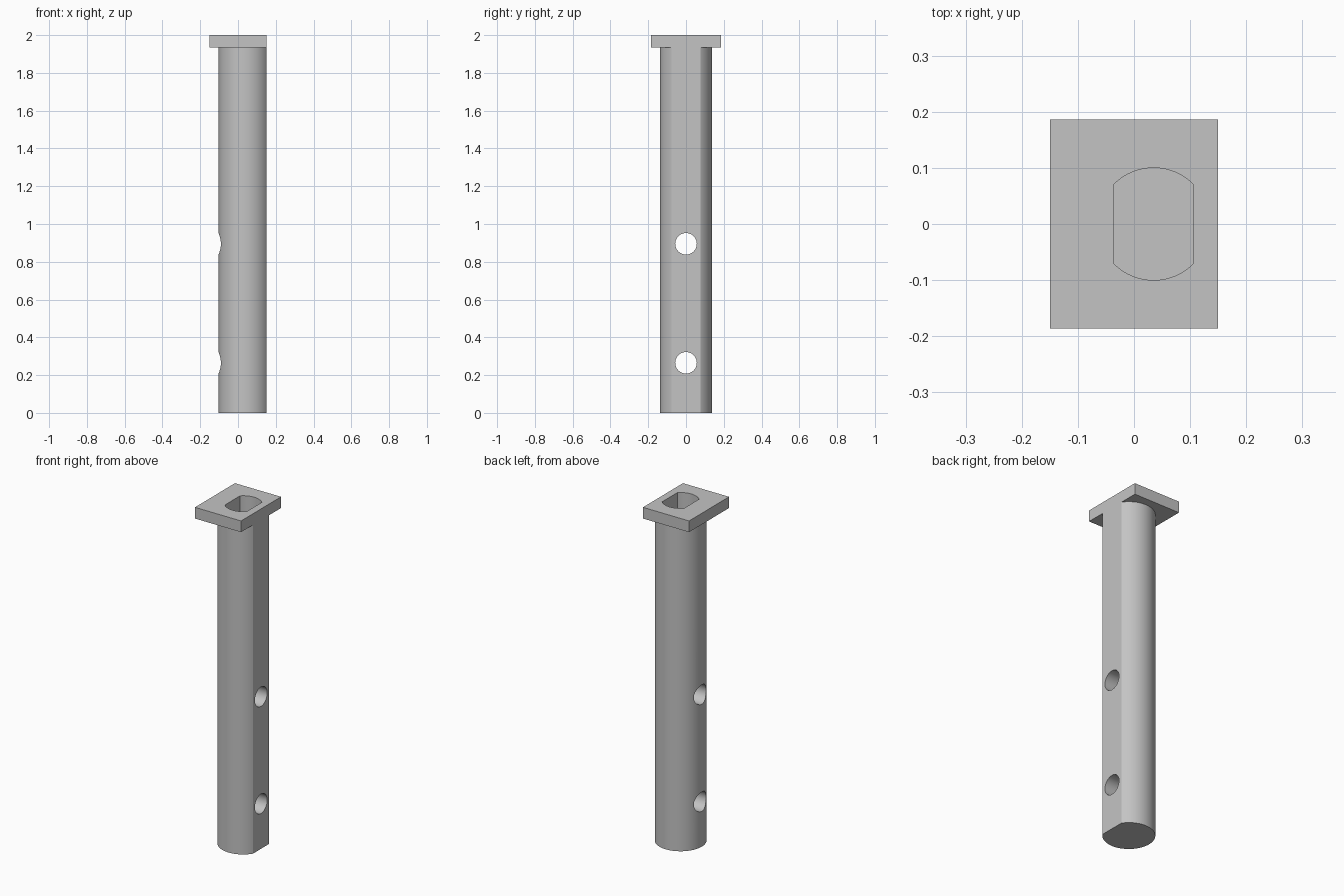
import bpy
import math

if "Cube" in bpy.data.objects:
    bpy.data.objects.remove(bpy.data.objects["Cube"], do_unlink=True)

AXIS_X = 0.035      # shaft centre line
EDGE = 0.15         # flat side, flush with the head plate
HEAD_BOTTOM = 1.934
HEIGHT = 2.0

grey = bpy.data.materials.new("plain grey")
grey.use_nodes = True
grey.diffuse_color = (0.55, 0.55, 0.55, 1)
grey.node_tree.nodes["Principled BSDF"].inputs["Base Color"].default_value = (0.55, 0.55, 0.55, 1)


def box(name, low, high):
    centre = [(a + b) / 2 for a, b in zip(low, high)]
    bpy.ops.mesh.primitive_cube_add(size=1, location=centre)
    ob = bpy.context.object
    ob.name = name
    ob.scale = [b - a for a, b in zip(low, high)]
    bpy.ops.object.transform_apply(location=True, rotation=True, scale=True)
    ob.data.materials.append(grey)
    return ob


def cylinder(name, radius, depth, centre, turn=0, sides=96):
    bpy.ops.mesh.primitive_cylinder_add(vertices=sides, radius=radius, depth=depth,
                                        location=centre, rotation=(0, turn, 0))
    ob = bpy.context.object
    ob.name = name
    bpy.ops.object.transform_apply(location=True, rotation=True, scale=True)
    ob.data.materials.append(grey)
    return ob


def combine(target, tool, operation):
    mod = target.modifiers.new(operation.lower(), 'BOOLEAN')
    mod.operation = operation
    mod.solver = 'EXACT'
    mod.object = tool
    bpy.context.view_layer.objects.active = target
    bpy.ops.object.modifier_apply(modifier=mod.name)
    bpy.data.objects.remove(tool, do_unlink=True)


# Round shaft joined to the rectangular head plate
shaft_top = 1.97
pin = cylinder("flanged_pin", 0.138, shaft_top, (AXIS_X, 0, shaft_top / 2))
head = box("head_plate", (-EDGE, -0.186, HEAD_BOTTOM), (0.25, 0.186, HEIGHT))
combine(pin, head, 'UNION')

# One flat side, trimmed through both shaft and plate
combine(pin, box("flat_cutter", (EDGE, -1, -1), (1, 1, 3)), 'DIFFERENCE')

# Blind socket in the top: round with two flats
socket_floor = 1.05
socket = cylinder("socket_cutter", 0.1, 1.2, (AXIS_X, 0, socket_floor + 0.6))
flats = box("socket_flats", (AXIS_X - 0.071, -0.5, 0), (AXIS_X + 0.071, 0.5, 3))
combine(socket, flats, 'INTERSECT')
combine(pin, socket, 'DIFFERENCE')

# Cross holes through the shaft
for z in (0.265, 0.895):
    combine(pin, cylinder("hole_cutter", 0.057, 1, (0, 0, z), math.pi / 2, 64), 'DIFFERENCE')

# Smooth curves with crisp edges
bpy.ops.object.select_all(action='DESELECT')
pin.select_set(True)
bpy.context.view_layer.objects.active = pin
bpy.ops.object.shade_smooth_by_angle(angle=math.radians(20))
